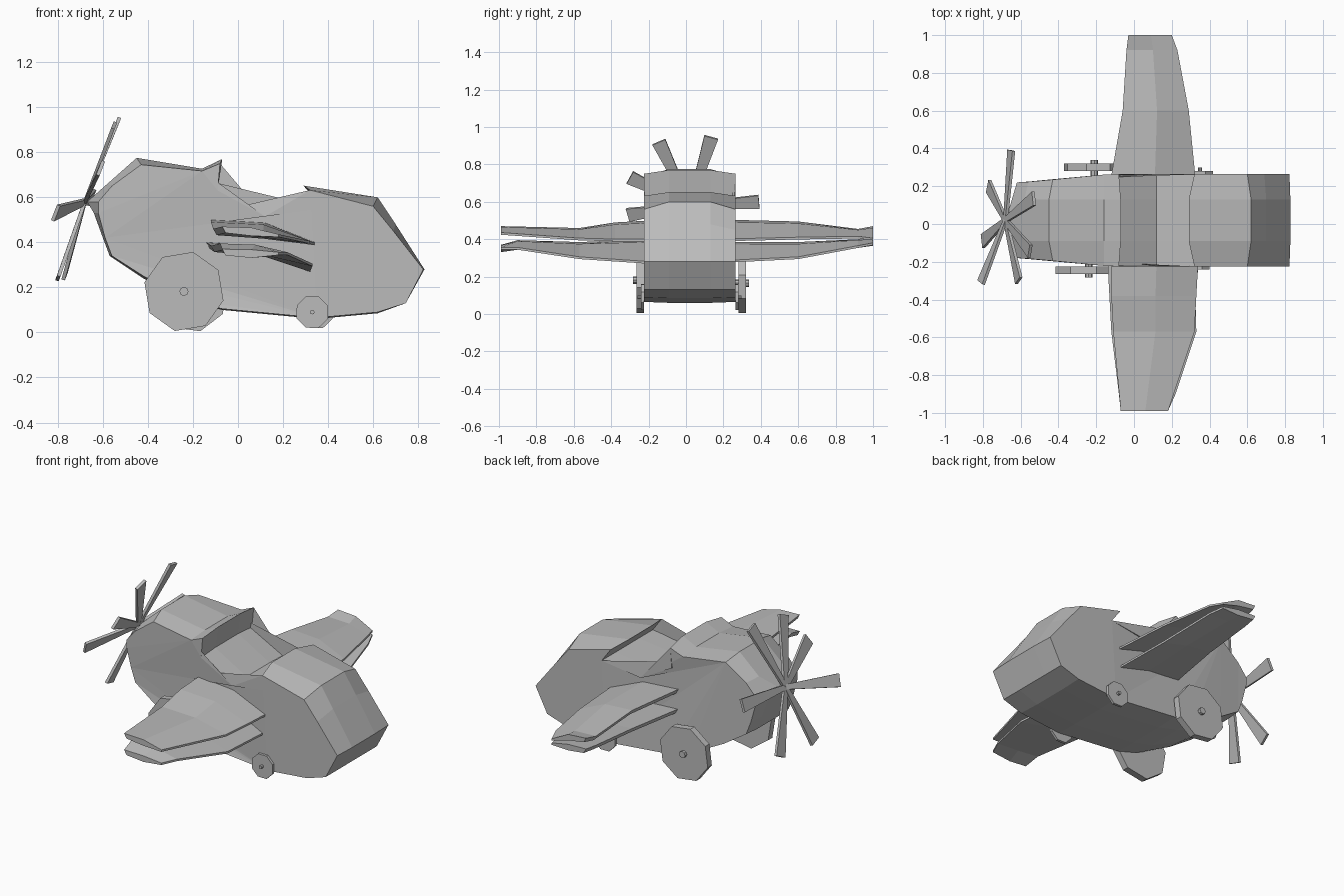
import bpy, bmesh, math
from mathutils import Vector

cube = bpy.data.objects.get("Cube")
if cube:
    bpy.data.objects.remove(cube)

grey = bpy.data.materials.new("plain_grey")
grey.use_nodes = True
GREY = (0.5, 0.5, 0.5, 1)
grey.diffuse_color = GREY
grey.node_tree.nodes["Principled BSDF"].inputs["Base Color"].default_value = GREY


def finish(name, bm):
    bmesh.ops.recalc_face_normals(bm, faces=bm.faces)
    mesh = bpy.data.meshes.new(name)
    bm.to_mesh(mesh)
    bm.free()
    mesh.materials.append(grey)
    obj = bpy.data.objects.new(name, mesh)
    bpy.context.collection.objects.link(obj)
    return obj


def loft(name, rings):
    """Skin a row of equal-length closed rings and cap both ends."""
    bm = bmesh.new()
    rows = [[bm.verts.new(p) for p in ring] for ring in rings]
    n = len(rows[0])
    for a, b in zip(rows, rows[1:]):
        for i in range(n):
            j = (i + 1) % n
            bm.faces.new((a[i], a[j], b[j], b[i]))
    caps = [bm.faces.new(rows[0]), bm.faces.new(rows[-1])]
    bmesh.ops.triangulate(bm, faces=caps)
    return finish(name, bm)


# Body: middle outline (x, z) with the shift (dx, dz) of its side edges
outline = [
    (-0.67, 0.58, 0.05, 0), (-0.58, 0.66, 0.02, -0.01),
    (-0.45, 0.775, 0.02, -0.03), (-0.16, 0.727, 0, -0.01),
    (-0.07, 0.77, -0.01, -0.02), (-0.09, 0.64, 0, -0.01),
    (0.12, 0.52, 0, -0.005), (0.38, 0.55, 0, 0),
    (0.29, 0.652, 0.03, -0.02), (0.62, 0.6, -0.02, -0.04),
    (0.7, 0.48, -0.01, -0.03), (0.828, 0.28, -0.005, 0),
    (0.745, 0.13, 0, 0), (0.62, 0.085, 0, 0.005),
    (0.35, 0.06, 0, 0.005), (-0.07, 0.1, 0, 0.005),
    (-0.2, 0.13, 0, 0.01), (-0.42, 0.24, 0, 0.01),
    (-0.57, 0.34, 0.01, 0), (-0.6, 0.42, 0.01, 0),
    (-0.64, 0.53, 0.02, 0)]


def half_width(x):
    return min(0.245, 0.2 + max(0, x + 0.62) * 0.09)


def body_ring(side, outer):
    ring = []
    for x, z, dx, dz in outline:
        y = half_width(x) if outer else 0.11
        if x < -0.66 and not outer:
            y = 0.03
        ring.append((x + dx * outer, 0.02 + side * y, z + dz * outer))
    return ring


loft("body", [body_ring(-1, 1), body_ring(-1, 0), body_ring(1, 0), body_ring(1, 1)])


# Wings: stations of (y, front x, rear x, front z, rear z)
def wing(name, stations, thick=0.028):
    rings = []
    for y, x0, x1, z0, z1 in stations:
        xm = x0 + 0.52 * (x1 - x0)
        zm = z0 + 0.12 * (z1 - z0)
        rings.append([(x0, y, z0), (xm, y, zm), (x1, y, z1 + 0.006),
                      (x1, y, z1 - 0.006), (xm, y, zm - thick * 1.3),
                      (x0 + 0.015, y, z0 - thick)])
    loft(name, rings)


wing("upper_right_wing", [(-0.2, -0.12, 0.34, 0.5, 0.395), (-0.38, -0.12, 0.33, 0.49, 0.395),
                          (-0.57, -0.11, 0.32, 0.46, 0.4), (-0.99, -0.07, 0.18, 0.47, 0.43)])
wing("lower_right_wing", [(-0.2, -0.14, 0.32, 0.4, 0.275), (-0.57, -0.12, 0.33, 0.385, 0.3),
                          (-0.9, -0.08, 0.22, 0.395, 0.35), (-0.99, -0.07, 0.18, 0.37, 0.35)])
wing("upper_left_wing", [(0.2, -0.13, 0.33, 0.505, 0.395), (0.6, -0.06, 0.29, 0.495, 0.405),
                         (0.92, -0.04, 0.23, 0.455, 0.41), (1, -0.03, 0.2, 0.47, 0.4)])
wing("lower_left_wing", [(0.2, -0.13, 0.32, 0.385, 0.28), (0.6, -0.06, 0.29, 0.385, 0.3),
                         (0.92, -0.04, 0.23, 0.4, 0.36), (1, -0.03, 0.2, 0.405, 0.375)])


# Wheels with axle stubs
def drum(name, x, z, y0, y1, radius, sides, turn):
    rings = []
    for y in (y0, y1):
        angles = [turn + math.tau * i / sides for i in range(sides)]
        rings.append([(x + radius * math.cos(a), y, z + radius * math.sin(a)) for a in angles])
    loft(name, rings)


def wheel(name, x, z, inner, outer, radius, turn, stub):
    drum(name, x, z, inner, outer, radius, 8, math.radians(turn))
    start = inner * 0.8
    end = outer + math.copysign(0.018, outer)
    drum(name + "_axle", x, z, start, end, stub, 8, 0)


wheel("front_right_wheel", -0.24, 0.182, -0.225, -0.265, 0.18, 77, 0.02)
wheel("front_left_wheel", -0.21, 0.165, 0.28, 0.32, 0.165, 60, 0.02)
wheel("rear_right_wheel", 0.33, 0.09, -0.225, -0.24, 0.075, 22, 0.01)
wheel("rear_left_wheel", 0.35, 0.09, 0.265, 0.28, 0.075, 22, 0.01)

# Propeller: flat blades widening from a tilted hub
hub = Vector((-0.68, 0.02, 0.58))
axis = Vector((0.93, 0, -0.36)).normalized()
tips = [(-0.53, 0.135, 0.945), (-0.55, -0.145, 0.92), (-0.61, -0.3, 0.73),
        (-0.81, -0.31, 0.53), (-0.8, -0.09, 0.24), (-0.77, 0.2, 0.25),
        (-0.65, 0.39, 0.6)]
for number, tip in enumerate(tips, 1):
    tip = Vector(tip)
    along = (tip - hub).normalized()
    across = axis.cross(along).normalized()
    depth = along.cross(across) * 0.008
    rings = []
    for centre, width in ((hub, 0.014), (tip, 0.038)):
        w = across * width
        rings.append([centre + w + depth, centre - w + depth,
                      centre - w - depth, centre + w - depth])
    loft(f"propeller_blade_{number}", rings)
